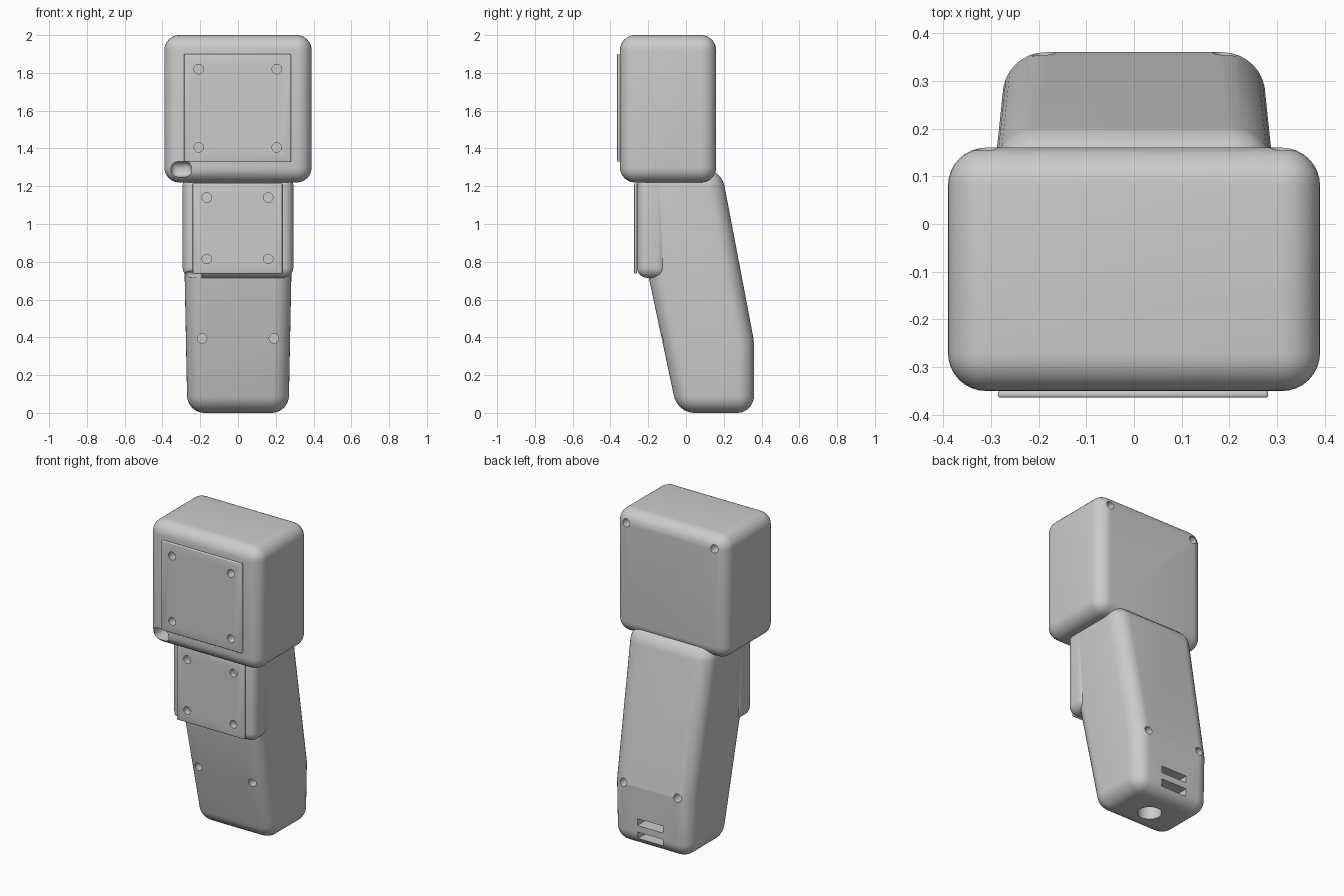
import bpy, bmesh, math
from mathutils import Matrix, Vector

cube = bpy.data.objects.get("Cube")
if cube:
    bpy.data.objects.remove(cube, do_unlink=True)

grey = bpy.data.materials.new("plain grey")
grey.use_nodes = True
colour = (0.6, 0.6, 0.6, 1)
grey.diffuse_color = colour
grey.node_tree.nodes["Principled BSDF"].inputs["Base Color"].default_value = colour


def finish(name, bm):
    bmesh.ops.recalc_face_normals(bm, faces=bm.faces)
    mesh = bpy.data.meshes.new(name)
    bm.to_mesh(mesh)
    bm.free()
    mesh.materials.append(grey)
    obj = bpy.data.objects.new(name, mesh)
    bpy.context.collection.objects.link(obj)
    return obj


def round_edges(bm, radius, segments, min_angle=0.5):
    edges = [e for e in bm.edges if e.calc_face_angle(0) > min_angle]
    bmesh.ops.bevel(bm, geom=edges, offset=radius, segments=segments,
                    profile=0.5, affect='EDGES', clamp_overlap=True)


def box(name, low, high, radius, segments=8):
    low, high = Vector(low), Vector(high)
    bm = bmesh.new()
    bmesh.ops.create_cube(bm, size=1, matrix=Matrix.Translation((low + high) / 2)
                          @ Matrix.Diagonal((*(high - low), 1)))
    if radius:
        round_edges(bm, radius, segments)
    return finish(name, bm)


def drill(centre, radius, depth, axis='Y'):
    """Cylindrical cutter centred on a point."""
    turn = Matrix.Rotation(math.pi / 2, 4, 'X') if axis == 'Y' else Matrix()
    bm = bmesh.new()
    bmesh.ops.create_cone(bm, cap_ends=True, segments=24, radius1=radius, radius2=radius,
                          depth=depth, matrix=Matrix.Translation(centre) @ turn)
    return finish("cutter", bm)


def cut(obj, cutters):
    for c in cutters:
        mod = obj.modifiers.new("cut", 'BOOLEAN')
        mod.operation = 'DIFFERENCE'
        mod.solver = 'EXACT'
        mod.object = c
        bpy.context.view_layer.objects.active = obj
        bpy.ops.object.modifier_apply(modifier=mod.name)
        bpy.data.objects.remove(c, do_unlink=True)


def smooth(obj):
    bpy.ops.object.select_all(action='DESELECT')
    obj.select_set(True)
    bpy.context.view_layer.objects.active = obj
    bpy.ops.object.shade_smooth_by_angle(angle=math.radians(30))


def screw_holes(xs, zs, y, depth):
    return [drill((x, y, z), 0.025, depth) for x in xs for z in zs]


# Head with screw holes at the back and a cable slot at the front
head = box("head", (-0.39, -0.35, 1.22), (0.39, 0.16, 2.0), 0.08)
cut(head, screw_holes((-0.31, 0.31), (1.925,), 0.16, 0.12))
cut(head, screw_holes((-0.208, 0.205), (1.405, 1.82), -0.35, 0.08))
cut(head, [box("cutter", (-0.355, -0.45, 1.25), (-0.245, -0.2, 1.33), 0.035, 4)])

# Neck block below the head
neck = box("neck_block", (-0.293, -0.26, 0.715), (0.293, -0.1, 1.26), 0.055)
cut(neck, screw_holes((-0.165, 0.16), (0.815, 1.14), -0.26, 0.06))
cut(neck, [box("cutter", (-0.28, -0.35, 0.69), (-0.19, -0.2, 0.75), 0.02, 4)])

# Thin cover plates
head_plate = box("head_plate", (-0.285, -0.364, 1.33), (0.281, -0.349, 1.9), 0.005, 3)
cut(head_plate, screw_holes((-0.208, 0.205), (1.405, 1.82), -0.355, 0.1))
neck_plate = box("neck_plate", (-0.24, -0.274, 0.738), (0.235, -0.259, 1.215), 0.005, 3)
cut(neck_plate, screw_holes((-0.165, 0.16), (0.815, 1.14), -0.265, 0.1))

# Leaning handle, slightly wider toward the top
profile = [(-0.045, 0), (0.36, 0), (0.36, 0.38), (0.187, 1.29), (-0.24, 1.29), (-0.24, 0.92)]
bm = bmesh.new()
sides = [[bm.verts.new((s * (0.268 + 0.02 * z), y, z)) for y, z in profile] for s in (-1, 1)]
for ring in sides:
    bm.faces.new(ring)
for i in range(len(profile)):
    j = (i + 1) % len(profile)
    bm.faces.new((sides[0][i], sides[0][j], sides[1][j], sides[1][i]))
bmesh.ops.recalc_face_normals(bm, faces=bm.faces)
round_edges(bm, 0.09, 8)
handle = finish("handle", bm)

# Handle screw holes, rear slots and the round opening underneath
cut(handle, screw_holes((-0.19, 0.19), (0.395,), -0.13, 0.16))
cut(handle, screw_holes((-0.19, 0.19), (0.385,), 0.35, 0.16))
cut(handle, [box("cutter", (-0.09, 0.28, z - 0.022), (0.09, 0.45, z + 0.022), 0)
             for z in (0.075, 0.16)])
cut(handle, [drill((0, 0.14, 0), 0.07, 0.2, 'Z')])

for part in (head, neck, head_plate, neck_plate, handle):
    smooth(part)
